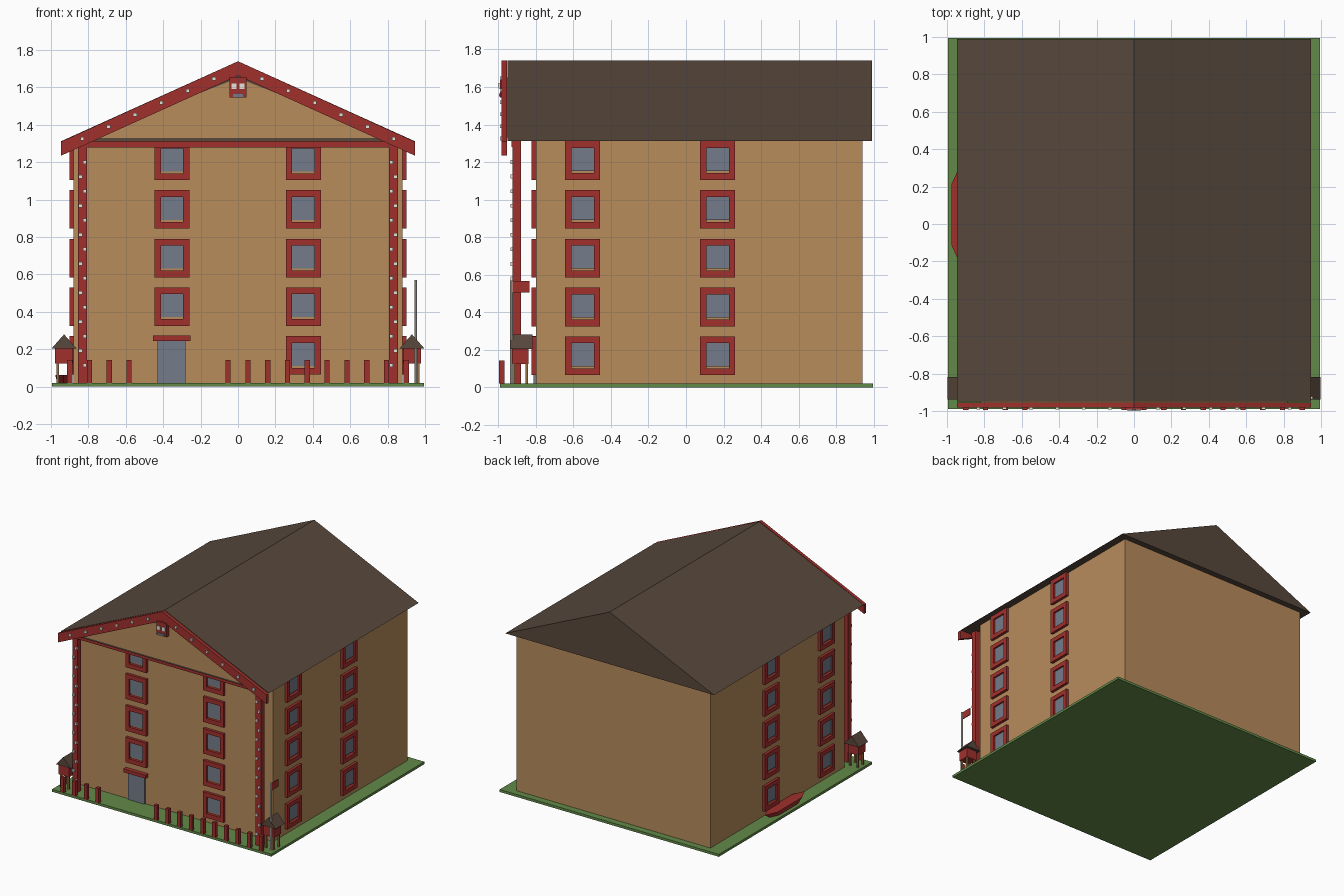
import bpy, bmesh, math
from mathutils import Matrix, Vector

if "Cube" in bpy.data.objects:
    bpy.data.objects.remove(bpy.data.objects["Cube"])


def material(name, rgb):
    lin = [(c / 255 / 12.92) if c < 11 else ((c / 255 + 0.055) / 1.055) ** 2.4 for c in rgb]
    m = bpy.data.materials.new(name)
    m.diffuse_color = (*lin, 1)
    m.use_nodes = True
    m.node_tree.nodes["Principled BSDF"].inputs["Base Color"].default_value = m.diffuse_color
    return m


TAN = material("tan wall", (184, 140, 92))
RED = material("red paint", (160, 48, 44))
ROOF = material("dark brown roof", (88, 72, 60))
GRASS = material("grass green", (98, 138, 72))
GLASS = material("grey blue glass", (116, 124, 138))
WHITE = material("off white", (232, 228, 220))
WOOD = material("leg wood", (150, 112, 70))


def finish(name, bm, mat):
    bmesh.ops.recalc_face_normals(bm, faces=bm.faces)
    me = bpy.data.meshes.new(name)
    bm.to_mesh(me)
    bm.free()
    me.materials.append(mat)
    ob = bpy.data.objects.new(name, me)
    bpy.context.collection.objects.link(ob)
    return ob


def add_box(bm, x0, x1, y0, y1, z0, z1):
    mid = Vector(((x0 + x1) / 2, (y0 + y1) / 2, (z0 + z1) / 2))
    size = Matrix.Diagonal((x1 - x0, y1 - y0, z1 - z0, 1))
    bmesh.ops.create_cube(bm, size=1, matrix=Matrix.Translation(mid) @ size)


def boxes(name, mat, *dims):
    bm = bmesh.new()
    for d in dims:
        add_box(bm, *d)
    return finish(name, bm, mat)


def prism(name, mat, profile, y0, y1):
    """Extrude an x-z profile from y0 to y1."""
    bm = bmesh.new()
    face = bm.faces.new([bm.verts.new((x, y0, z)) for x, z in profile])
    new = bmesh.ops.extrude_face_region(bm, geom=[face])["geom"]
    bmesh.ops.translate(bm, vec=(0, y1 - y0, 0),
                        verts=[v for v in new if isinstance(v, bmesh.types.BMVert)])
    return finish(name, bm, mat)


# Ground and main building
boxes("ground", GRASS, (-0.995, 0.995, -0.99, 0.995, 0, 0.02))
boxes("walls", TAN, (-0.88, 0.88, -0.80, 0.94, 0.02, 1.312))
prism("roof", ROOF, [(-0.947, 1.312), (0.947, 1.312), (0, 1.74)], -0.95, 0.99)
prism("gable_panel", TAN, [(-0.82, 1.33), (0.82, 1.33), (0, 1.65)], -0.958, -0.95)
prism("gable_trim", RED, [(-0.947, 1.31), (0, 1.74), (0.947, 1.31), (0.947, 1.235),
                          (0, 1.663), (-0.947, 1.235)], -0.982, -0.955)
boxes("cross_beam", RED, (-0.855, 0.855, -0.93, -0.88, 1.28, 1.322))
boxes("corner_columns", RED, *[(s * 0.831 - 0.024, s * 0.831 + 0.024, -0.925, -0.88, 0.02, 1.312)
                               for s in (-1, 1)])

# White studs on columns and gable trim
studs = []
for s in (-1, 1):
    for i in range(15):
        x = s * (0.831 + (0.011 if i % 2 else -0.011))
        z = 0.115 + i * 0.0775
        studs.append((x - 0.01, x + 0.01, -0.935, -0.924, z - 0.01, z + 0.01))
    for i in range(6):
        x, z = s * (0.128 + i * 0.141), 1.647 - i * 0.0642
        studs.append((x - 0.01, x + 0.01, -0.992, -0.98, z - 0.01, z + 0.01))
boxes("studs", WHITE, *studs)

# Carved head at the peak
boxes("peak_head", RED, (-0.045, 0.045, -0.992, -0.955, 1.545, 1.655))
boxes("head_eyes", WHITE, *[(s * 0.022 - 0.014, s * 0.022 + 0.014, -0.999, -0.99, 1.592, 1.622)
                            for s in (-1, 1)])
boxes("head_mouth", GLASS, (-0.026, 0.026, -0.997, -0.99, 1.55, 1.566))

# Windows: u runs along the wall, d is the distance out from it
frames, panes = bmesh.new(), bmesh.new()


def on_wall(bm, side, u0, u1, d, z0, z1):
    if side == "front":
        add_box(bm, u0, u1, -0.80 - d, -0.79, z0, z1)
    else:
        a, b = sorted((side * 0.87, side * (0.88 + d)))
        add_box(bm, a, b, u0, u1, z0, z1)


def window(side, u, z):
    for u0, u1, z0, z1 in ((-0.094, -0.06, -0.103, 0.103), (0.06, 0.094, -0.103, 0.103),
                           (-0.06, 0.06, -0.103, -0.067), (-0.06, 0.06, 0.067, 0.103)):
        on_wall(frames, side, u + u0, u + u1, 0.022, z + z0, z + z1)
    on_wall(panes, side, u - 0.06, u + 0.06, 0.008, z - 0.056, z + 0.067)


for floor in range(5):
    z = 0.168 + floor * 0.26
    window("front", 0.35, z)
    if floor:
        window("front", -0.353, z)
    for side in (-1, 1):
        for y in (-0.551, 0.168):
            window(side, y, z)
finish("window_frames", frames, RED)
finish("window_panes", panes, GLASS)

# Entrance
boxes("door", GLASS, (-0.43, -0.28, -0.812, -0.79, 0.02, 0.247))
boxes("door_lintel", RED, (-0.455, -0.255, -0.835, -0.79, 0.245, 0.273))

# Fence posts with a gap in front of the door
boxes("fence_posts", RED, *[(x - 0.014, x + 0.014, -0.995, -0.967, 0.02, 0.143)
                            for x in (-0.9 + i * 1.8 / 17 for i in range(18) if i not in (4, 5, 6, 7))])

# Small raised storehouses at the front corners
for s, label in ((-1, "left"), (1, "right")):
    c = s * 0.93
    prism(label + "_hut_roof", ROOF, [(c - 0.066, 0.205), (c + 0.066, 0.205), (c, 0.28)], -0.937, -0.817)
    boxes(label + "_hut_body", RED, (c - 0.048, c + 0.048, -0.928, -0.838, 0.125, 0.207))
    boxes(label + "_hut_legs", WOOD, *[(c + i * 0.034 - 0.007, c + i * 0.034 + 0.007,
                                        -0.883 + j * 0.034 - 0.007, -0.883 + j * 0.034 + 0.007, 0.02, 0.127)
                                       for i in (-1, 1) for j in (-1, 1)])

# Flag
bm = bmesh.new()
bmesh.ops.create_cone(bm, cap_ends=True, segments=8, radius1=0.007, radius2=0.007, depth=0.55,
                      matrix=Matrix.Translation((0.95, -0.93, 0.295)))
finish("flag_pole", bm, WHITE)
boxes("flag", RED, (0.947, 0.953, -0.925, -0.833, 0.505, 0.565))

# Boat lying beside the left wall, narrower at the keel
bm = bmesh.new()
rings = []
for z, k in ((0.02, 0.75), (0.062, 1.0)):
    outline = [(0, -0.26), (0.045, -0.16), (0.045, 0.16), (0, 0.26), (-0.045, 0.16), (-0.045, -0.16)]
    rings.append([bm.verts.new((-0.932 + x * k, 0.05 + y * k, z)) for x, y in outline])
for i in range(6):
    j = (i + 1) % 6
    bm.faces.new((rings[0][i], rings[0][j], rings[1][j], rings[1][i]))
bm.faces.new(rings[0])
bm.faces.new(rings[1])
finish("boat", bm, RED)
